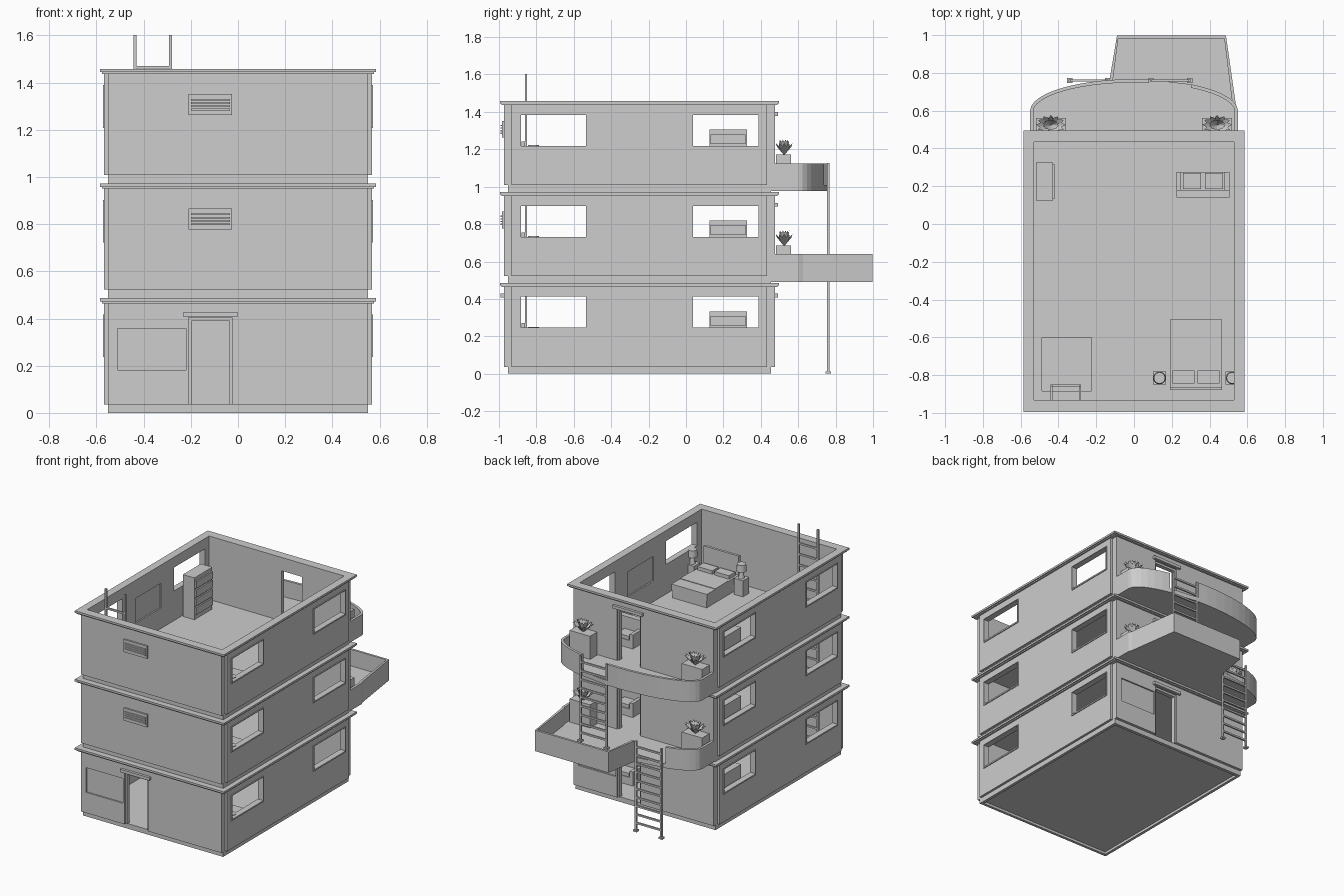
import bpy
import bmesh
import math
from mathutils import Vector, Matrix

cube = bpy.data.objects.get("Cube")
if cube:
    bpy.data.objects.remove(cube, do_unlink=True)

SHADE = (0.61, 0.61, 0.61, 1)
grey = bpy.data.materials.new("plain_grey")
grey.use_nodes = True
grey.diffuse_color = SHADE
grey.node_tree.nodes["Principled BSDF"].inputs["Base Color"].default_value = SHADE

# Overall dimensions
STOREY, FLOOR, TOP = 0.486, 0.036, 0.468
FRONT, FRONT_IN, BACK_IN, BACK = -0.973, -0.933, 0.433, 0.475
SIDE_IN, SIDE, HALF = 0.53, 0.567, 0.55
PLINTH_FRONT, PLINTH_BACK = -0.952, 0.455
MID_Y = (FRONT + BACK) / 2
RECESS = 0.01


def finish(name, bm):
    bmesh.ops.recalc_face_normals(bm, faces=bm.faces)
    mesh = bpy.data.meshes.new(name)
    bm.to_mesh(mesh)
    bm.free()
    mesh.materials.append(grey)
    ob = bpy.data.objects.new(name, mesh)
    bpy.context.collection.objects.link(ob)


def add_box(bm, x0, x1, y0, y1, z0, z1):
    mid = Vector((x0 + x1, y0 + y1, z0 + z1)) / 2
    size = Matrix.Diagonal((abs(x1 - x0), abs(y1 - y0), abs(z1 - z0), 1))
    bmesh.ops.create_cube(bm, size=1, matrix=Matrix.Translation(mid) @ size)


def boxes(name, base, parts):
    bm = bmesh.new()
    for x0, x1, y0, y1, z0, z1 in parts:
        add_box(bm, x0, x1, y0, y1, z0 + base, z1 + base)
    finish(name, bm)


def extrude(bm, faces, vec):
    out = bmesh.ops.extrude_face_region(bm, geom=faces)
    moved = [g for g in out["geom"] if isinstance(g, bmesh.types.BMVert)]
    bmesh.ops.translate(bm, verts=moved, vec=vec)


def sheet(name, place, thick, u_span, v_span, holes=()):
    """Flat panel with rectangular holes, thickened along one axis."""
    us = sorted({*u_span, *(h[i] for h in holes for i in (0, 1))})
    vs = sorted({*v_span, *(h[i] for h in holes for i in (2, 3))})
    bm = bmesh.new()
    grid = [[bm.verts.new(place(u, v)) for v in vs] for u in us]
    for i in range(len(us) - 1):
        for j in range(len(vs) - 1):
            u, v = (us[i] + us[i + 1]) / 2, (vs[j] + vs[j + 1]) / 2
            if not any(a < u < b and c < v < d for a, b, c, d in holes):
                bm.faces.new((grid[i][j], grid[i + 1][j], grid[i + 1][j + 1], grid[i][j + 1]))
    extrude(bm, bm.faces[:], Vector(thick))
    loose = [v for v in bm.verts if not v.link_faces]
    bmesh.ops.delete(bm, geom=loose, context="VERTS")
    finish(name, bm)


def ladder(name, x0, x1, y, z0, z1, top_rung, count, extra=()):
    r = 0.006
    parts = [(x - r, x + r, y - r, y + r, z0, z1) for x in (x0, x1)]
    for i in range(count):
        z = z0 + (top_rung - z0) * (i + 1) / count
        parts.append((x0, x1, y - r, y + r, z - r, z + r))
    for x in (x0, x1):
        parts += [(x + a, x + b, y + c, y + d, z0 + e, z0 + f) for a, b, c, d, e, f in extra]
    boxes(name, 0, parts)


def doorway(name, base, side):
    """Recessed frame and projecting lintel; side is -1 for front, 1 for back."""
    face = FRONT if side < 0 else BACK
    a, b = sorted((side * 0.209, side * 0.025))
    out, w = face - side * RECESS, 0.011
    inner = face - side * 0.04
    boxes(name, base, [
        (a, a + w, inner, out, FLOOR, 0.405), (b - w, b, inner, out, FLOOR, 0.405),
        (a + w, b - w, inner, out, 0.39, 0.405),
        (a - 0.023, b + 0.023, face, face + side * 0.018, 0.407, 0.428)])


WINDOWS = [(-0.882, -0.535, 0.246, 0.412), (0.037, 0.388, 0.246, 0.412)]
BLANK = (0.182, 0.357)


def shell(i, base):
    # Floor: hollow plinth below, ladder hatch above
    plan = ((-HALF, HALF), (PLINTH_FRONT, PLINTH_BACK))
    if i:
        sheet("floor_slab", lambda u, v: (u, v, base), (0, 0, FLOOR), *plan, [(-0.488, -0.225, -0.885, -0.6)])
    else:
        sheet("floor_slab", lambda u, v: (u, v, FLOOR / 2), (0, 0, FLOOR / 2), *plan)
        sheet("plinth", lambda u, v: (u, v, 0), (0, 0, FLOOR / 2), *plan, [(-SIDE_IN, SIDE_IN, FRONT_IN, BACK_IN)])
    # Side walls with window frames and a shallow blind panel inside
    blind = (MID_Y - 0.145, MID_Y + 0.145, *BLANK)
    for s, word in ((1, "left"), (-1, "right")):
        sheet(word + "_wall", lambda u, v: (s * SIDE_IN, u, v + base), (s * (SIDE - SIDE_IN), 0, 0),
              (FRONT_IN, BACK_IN), (FLOOR, TOP), WINDOWS + [blind])
        boxes(word + "_blind_panel", base, [(s * (SIDE_IN + RECESS), s * SIDE, *blind)])
        for a, b, c, d in WINDOWS:
            t = 0.005
            sheet(word + "_window_frame", lambda u, v: (s * SIDE_IN, u, v + base), (s * 0.043, 0, 0),
                  (a - t, b + t), (c - 2 * t, d + t), [(a, b, c, d)])
    # Front and back walls
    span = ((-HALF, HALF), (FLOOR, TOP))
    door = (0.025, 0.209, FLOOR, 0.405)
    front_holes, back_holes = [], [door]
    if i:
        slats = [(-0.2, -0.034, FRONT - 0.018, FRONT, z, z + 0.007) for z in (0.31 + 0.014 * k for k in range(4))]
        boxes("front_vent", base, [(-0.209, -0.025, FRONT - 0.011, FRONT, 0.291, 0.38)] + slats)
    else:
        front_holes = [(-0.209, -0.025, FLOOR, 0.405), (-0.51, -0.22, *BLANK)]
        back_holes.append((0.22, 0.51, *BLANK))
        doorway("front_doorway", base, -1)
        boxes("front_blind_panel", base, [(-0.51, -0.22, FRONT + RECESS, FRONT_IN, *BLANK)])
        boxes("back_blind_panel", base, [(0.22, 0.51, BACK_IN, BACK - RECESS, *BLANK)])
    sheet("front_wall", lambda u, v: (u, FRONT, v + base), (0, FRONT_IN - FRONT, 0), *span, front_holes)
    sheet("back_wall", lambda u, v: (u, BACK_IN, v + base), (0, BACK - BACK_IN, 0), *span, back_holes)
    doorway("back_doorway", base, 1)
    # Stepped cornice
    for grow, z0, z1 in ((0.585, 0.472, STOREY), (0.577, 0.464, 0.472)):
        g = grow - SIDE + 0.003
        sheet("cornice", lambda u, v: (u, v, z0 + base), (0, 0, z1 - z0), (-grow, grow), (FRONT - g, BACK + g),
              [(-SIDE_IN, SIDE_IN, FRONT_IN, BACK_IN)])


def furniture(base):
    # Bed with pillows and headboard
    boxes("bed", base, [
        (0.195, 0.462, -0.865, -0.51, FLOOR, 0.09), (0.19, 0.467, -0.865, -0.505, 0.09, 0.135),
        (0.19, 0.467, -0.74, -0.6, 0.135, 0.139),
        (0.19, 0.467, -0.88, -0.862, FLOOR, 0.27)])
    boxes("pillows", base, [(x, x + 0.115, -0.845, -0.775, 0.135, 0.16) for x in (0.205, 0.337)])
    # Nightstands with lamps
    for x in (0.135, 0.52):
        boxes("nightstand", base, [(x - 0.035, x + 0.035, -0.85, -0.78, FLOOR, 0.15)])
        bm = bmesh.new()
        for r0, r1, z0, z1 in ((0.02, 0.012, 0.15, 0.2), (0.034, 0.03, 0.2, 0.25)):
            spot = Matrix.Translation((x, -0.815, base + (z0 + z1) / 2))
            bmesh.ops.create_cone(bm, cap_ends=True, segments=12, radius1=r0, radius2=r1, depth=z1 - z0, matrix=spot)
        finish("lamp", bm)
    # Chest of drawers
    pitch = 0.062
    drawers = [(-0.43, -0.42, 0.132, 0.318, z, z + pitch - 0.01) for z in (0.07 + pitch * k for k in range(4))]
    boxes("tall_drawers", base, [(-0.52, -0.43, 0.125, 0.325, FLOOR, 0.333)] + drawers)
    # Two-seat sofa
    boxes("sofa", base, [(0.225, 0.505, 0.14, 0.275, FLOOR, 0.09), (0.225, 0.505, 0.14, 0.18, 0.09, 0.2),
                         (0.225, 0.25, 0.18, 0.275, 0.09, 0.135), (0.48, 0.505, 0.18, 0.275, 0.09, 0.135)])
    boxes("sofa_cushions", base, [(x, x + 0.095, 0.185, 0.27, 0.09, 0.115) for x in (0.26, 0.375)])


def parapet(name, path, z0, z1):
    bm = bmesh.new()
    pts = [Vector((x, y, z0)) for x, y in path]
    rows = []
    for k, p in enumerate(pts):
        t = (pts[min(k + 1, len(pts) - 1)] - pts[max(k - 1, 0)]).normalized()
        inner = p + Vector((t.y, -t.x, 0)) * 0.018
        rows.append((bm.verts.new(p), bm.verts.new(inner)))
    for (a, b), (c, d) in zip(rows, rows[1:]):
        bm.faces.new((a, c, d, b))
    extrude(bm, bm.faces[:], Vector((0, 0, z1 - z0)))
    finish(name, bm)


def arc_y(x):
    return 0.6 + 0.167 * math.sqrt(max(0, 1 - (x / HALF) ** 2))


def planter(base, x):
    boxes("planter", base, [(x - 0.08, x + 0.08, 0.482, 0.562, FLOOR, 0.2)])
    bm = bmesh.new()
    root = Vector((x, 0.525, base + 0.195))
    count = 12
    for ring, (reach, rise) in enumerate(((1, 0.066), (0.55, 0.085))):
        for k in range(count):
            a = math.tau * (k + ring / 2) / count
            out = Vector((math.cos(a) * 0.078, math.sin(a) * 0.052, 0)) * reach
            across = Vector((-math.sin(a), math.cos(a), 0)) * 0.013
            mid, tip = (root + out * f + Vector((0, 0, rise * f)) for f in (0.7, 1))
            bm.faces.new([bm.verts.new(p) for p in (root, mid + across, tip, mid - across)])
    finish("spiky_plant", bm)


def balcony(base, gap, wide):
    xs = [-HALF * math.cos(math.pi * k / 22) for k in range(23)]
    left = [(-HALF, BACK)] + [(x, arc_y(x)) for x in xs if x < gap[0]] + [(gap[0], arc_y(gap[0]))]
    if wide:
        right = [(gap[1], 0.76), (-0.09, 0.998), (0.487, 0.998), (0.54, 0.625), (HALF, 0.6), (HALF, BACK)]
    else:
        right = [(gap[1], arc_y(gap[1]))] + [(x, arc_y(x)) for x in xs if x > gap[1]] + [(HALF, BACK)]
    bm = bmesh.new()
    outline = left + right + [(HALF, PLINTH_BACK), (-HALF, PLINTH_BACK)]
    face = bm.faces.new([bm.verts.new((x, y, base + 0.005)) for x, y in outline])
    extrude(bm, [face], Vector((0, 0, 0.031)))
    finish("balcony_floor", bm)
    for run in (left, right):
        parapet("balcony_parapet", run, base + 0.012, base + 0.153)
    for x in (-0.44, 0.44):
        planter(base, x)


# Storeys
WALL_BRACKET = (-0.005, 0.005, -0.078, 0, 0.1, 0.11)
for i in range(3):
    base = i * STOREY
    shell(i, base)
    furniture(base)
    ladder("indoor_ladder", -0.437, -0.286, -0.855, base + FLOOR, base + 0.63, base + 0.493, 6, [WALL_BRACKET])

# Balconies and the ladders that serve them
balcony(STOREY, (-0.35, -0.13), True)
balcony(2 * STOREY, (0.08, 0.305), False)
FOOT = (-0.014, 0.014, -0.014, 0.014, 0, 0.012)
ladder("lower_ladder", -0.34, -0.14, 0.76, 0, 0.64, 0.6, 10, [FOOT])
ladder("upper_ladder", 0.09, 0.295, 0.76, STOREY + FLOOR, STOREY + 0.64, STOREY + 0.6, 9, [FOOT])
